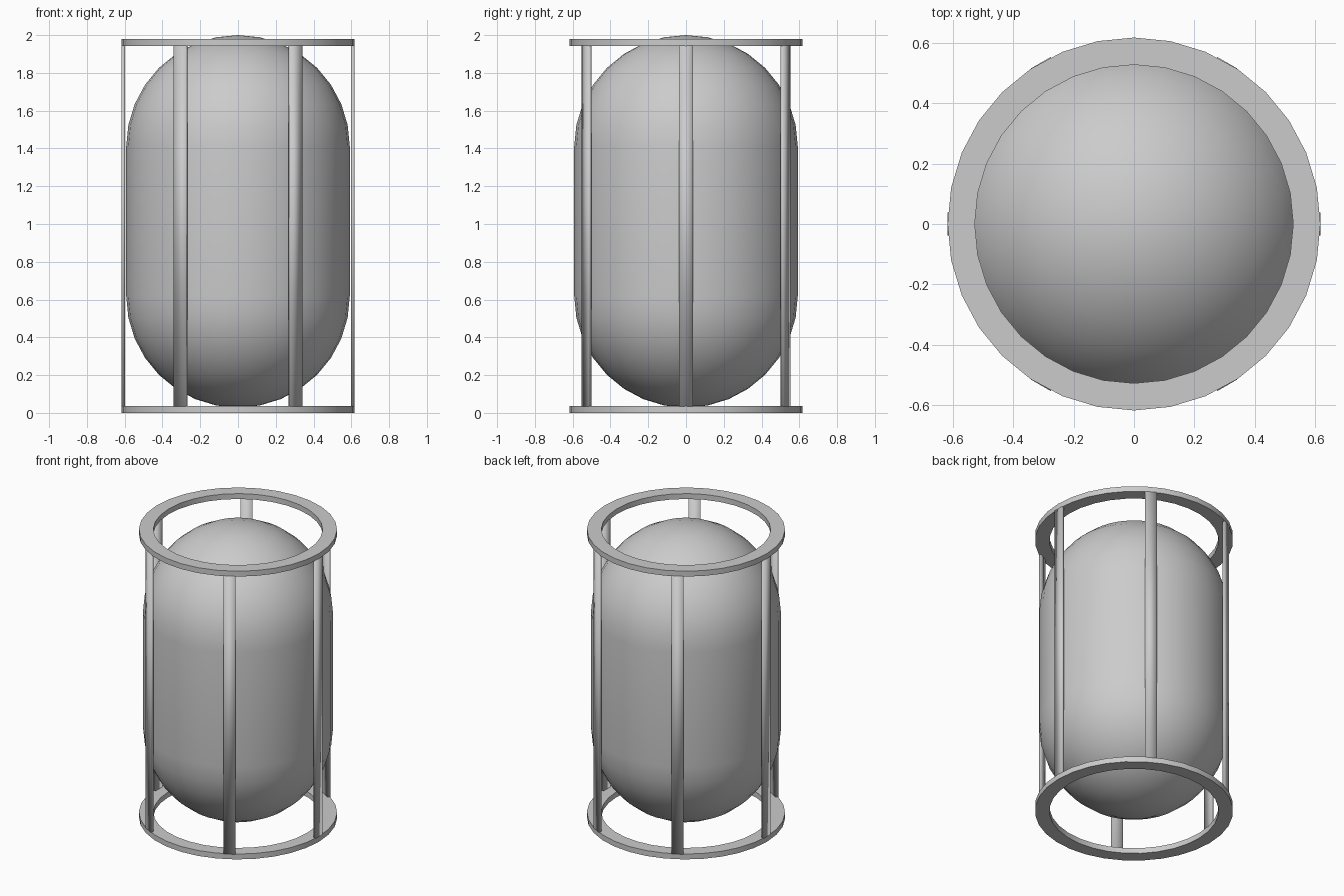
import bpy, bmesh
from math import cos, sin, pi, radians
from mathutils import Matrix

if "Cube" in bpy.data.objects:
    bpy.data.objects.remove(bpy.data.objects["Cube"])

SEG = 32


def finish(bm, name, smooth=True, angle=None):
    bmesh.ops.recalc_face_normals(bm, faces=bm.faces[:])
    me = bpy.data.meshes.new(name)
    bm.to_mesh(me)
    bm.free()
    ob = bpy.data.objects.new(name, me)
    bpy.context.collection.objects.link(ob)
    bpy.ops.object.select_all(action='DESELECT')
    ob.select_set(True)
    bpy.context.view_layer.objects.active = ob
    if angle:
        bpy.ops.object.shade_smooth_by_angle(angle=radians(angle))
    elif smooth:
        bpy.ops.object.shade_smooth()
    return ob


def revolve(name, profile, closed, angle):
    """Spin an (r, z) profile around z; points with r = 0 become poles."""
    bm = bmesh.new()
    verts = [bm.verts.new((r, 0, z)) for r, z in profile]
    edges = [bm.edges.new(p) for p in zip(verts, verts[1:])]
    if closed:
        edges.append(bm.edges.new((verts[-1], verts[0])))
    bmesh.ops.spin(bm, geom=verts + edges, cent=(0, 0, 0), axis=(0, 0, 1),
                   angle=2 * pi, steps=SEG, use_merge=True)
    bmesh.ops.remove_doubles(bm, verts=bm.verts[:], dist=1e-4)
    return finish(bm, name, angle=angle)


# Capsule tank: two hemispherical domes joined by a straight wall
R, LOW, HIGH = 0.592, 0.62, 1.408
N = 8
profile = [(R * sin(pi / 2 * i / N), LOW - R * cos(pi / 2 * i / N)) for i in range(N + 1)]
profile += [(R * cos(pi / 2 * i / N), HIGH + R * sin(pi / 2 * i / N)) for i in range(N + 1)]
profile[0] = (0, profile[0][1])
profile[-1] = (0, profile[-1][1])
revolve("tank", profile, False, 40)

# Flat rings at the bottom and top of the frame
for name, z in (("bottom_ring", 0.0), ("top_ring", 1.943)):
    h = 0.037
    revolve(name, [(0.527, z), (0.617, z), (0.617, z + h), (0.527, z + h)], True, 40)

# Six flat upright bars between the rings
for k in range(6):
    bm = bmesh.new()
    m = (Matrix.Rotation(k * pi / 3, 4, 'Z') @ Matrix.Translation((0.608, 0, 0.99))
         @ Matrix.Diagonal((0.017, 0.075, 1.91, 1)))
    bmesh.ops.create_cube(bm, size=1, matrix=m)
    finish(bm, f"upright_bar_{k + 1}")
